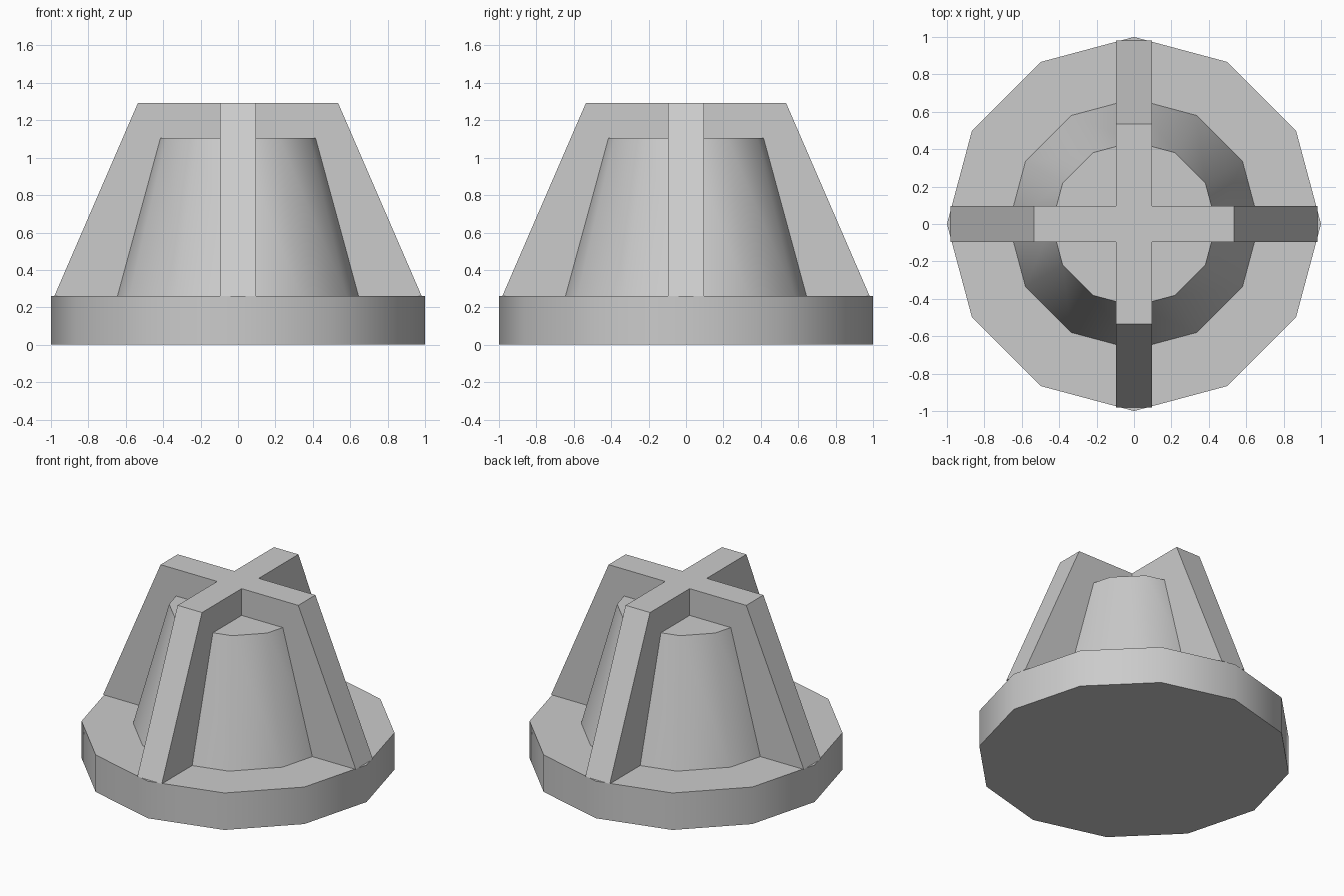
import bpy, bmesh, math

if "Cube" in bpy.data.objects:
    bpy.data.objects.remove(bpy.data.objects["Cube"])

BASE_TOP, CORE_TOP, RIB_TOP = 0.26, 1.105, 1.293
HALF = 0.095  # half thickness of a rib


def finish(obj, name):
    obj.name = name
    bpy.ops.object.select_all(action='DESELECT')
    obj.select_set(True)
    bpy.context.view_layer.objects.active = obj
    bpy.ops.object.shade_smooth_by_angle(angle=math.radians(40))


def frustum(name, r1, r2, z1, z2):
    bpy.ops.mesh.primitive_cone_add(vertices=12, radius1=r1, radius2=r2,
                                    depth=z2 - z1, location=(0, 0, (z1 + z2) / 2))
    finish(bpy.context.object, name)


def cross_ring(bm, arm, z):
    """Plus-shaped outline, counter-clockwise, four identical arms."""
    ring = []
    for i in range(4):
        c, s = round(math.cos(i * math.pi / 2)), round(math.sin(i * math.pi / 2))
        for x, y in ((arm, -HALF), (arm, HALF), (HALF, HALF)):
            ring.append(bm.verts.new((c * x - s * y, s * x + c * y, z)))
    return ring


# Base disc and tapered core
frustum("base_disc", 1.0, 1.0, 0, BASE_TOP)
frustum("tapered_core", 0.67, 0.44, BASE_TOP, CORE_TOP)

# Four sloping ribs meeting in a cross
bm = bmesh.new()
low = cross_ring(bm, 0.982, BASE_TOP)
high = cross_ring(bm, 0.535, RIB_TOP)
for i in range(12):
    j = (i + 1) % 12
    bm.faces.new((low[i], low[j], high[j], high[i]))
bm.faces.new(high)
bm.faces.new(low[::-1])
mesh = bpy.data.meshes.new("cross_ribs")
bm.to_mesh(mesh)
bm.free()
ribs = bpy.data.objects.new("cross_ribs", mesh)
bpy.context.collection.objects.link(ribs)
finish(ribs, "cross_ribs")
